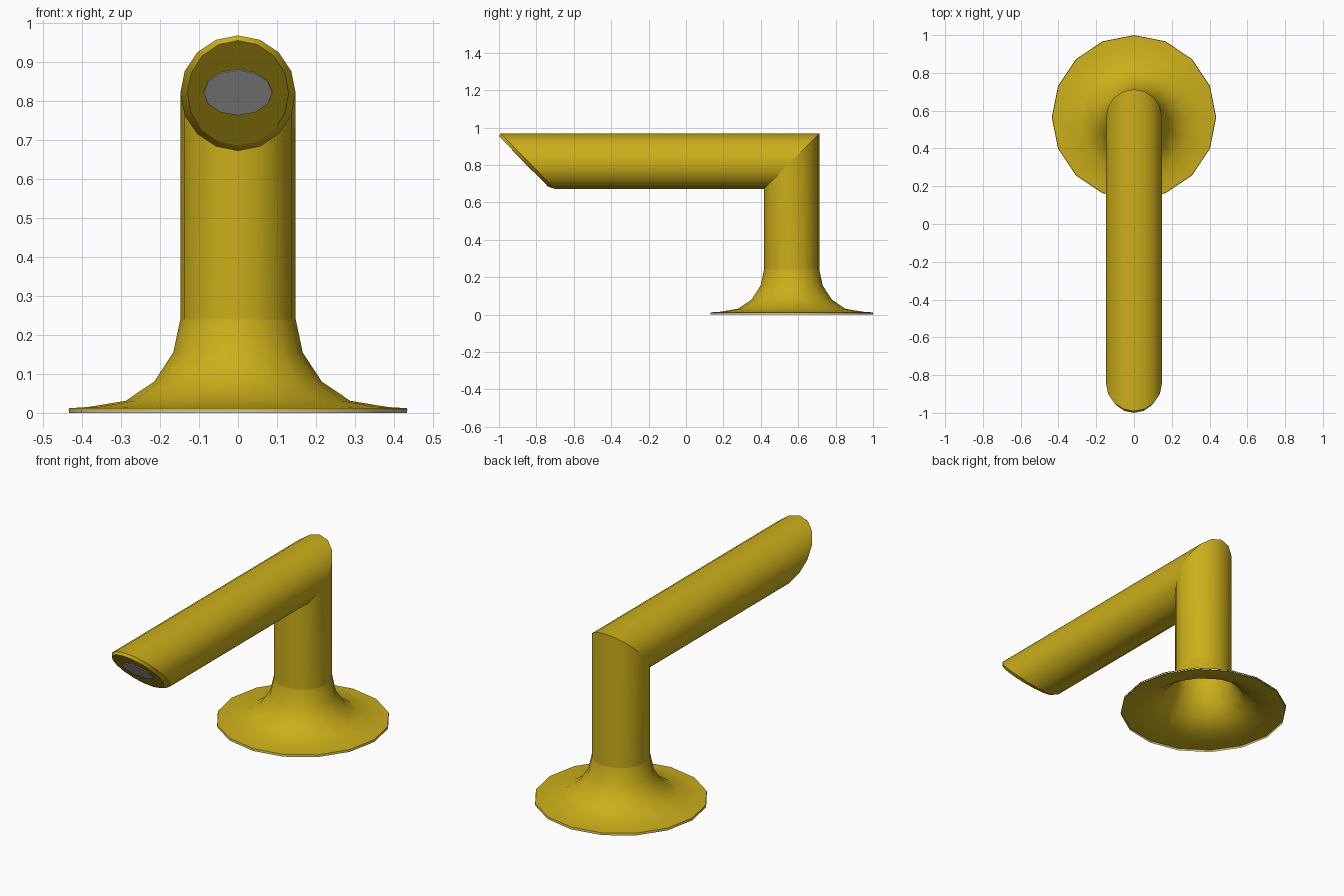
import bpy, bmesh
from math import cos, sin, pi

if "Cube" in bpy.data.objects:
    bpy.data.objects.remove(bpy.data.objects["Cube"])

SIDES = 16
R = 0.148      # pipe radius
CY = 0.565     # column centre in y
CZ = 0.82      # spout axis height


def ring(fn, n=SIDES):
    return [fn(cos(2 * pi * i / n), sin(2 * pi * i / n)) for i in range(n)]


def level(r, z):
    return ring(lambda c, s: (r * c, CY + r * s, z))


def end_point(x, dz, out=0.0):
    # point on the slanted end face of the spout
    return (x, -0.869 - 0.97 * dz - out, CZ + dz - out)


def loft(name, rings, sharp=(), cap=False, color=None):
    bm = bmesh.new()
    vs = [[bm.verts.new(p) for p in r] for r in rings]
    n = len(rings[0])
    for a, b in zip(vs, vs[1:]):
        for j in range(n):
            k = (j + 1) % n
            bm.faces.new((a[j], a[k], b[k], b[j])).smooth = True
    if cap:
        bm.faces.new(vs[-1])
    for i in sharp:
        for j in range(n):
            e = bm.edges.get((vs[i][j], vs[i][(j + 1) % n]))
            if e:
                e.smooth = False
    me = bpy.data.meshes.new(name)
    bm.to_mesh(me)
    bm.free()
    ob = bpy.data.objects.new(name, me)
    bpy.context.collection.objects.link(ob)
    if color:
        mat = bpy.data.materials.new(name + "_metal")
        mat.diffuse_color = color
        mat.use_nodes = True
        mat.node_tree.nodes["Principled BSDF"].inputs["Base Color"].default_value = mat.diffuse_color
        me.materials.append(mat)
    return ob


# Flared base, column, mitred elbow and spout as one hollow shell
profile = [(0.435, 0.006), (0.433, 0.012), (0.385, 0.015), (0.288, 0.031),
           (0.215, 0.08), (0.166, 0.155), (R, 0.24)]
rings = [level(r, z) for r, z in profile]
rings.append(ring(lambda c, s: (R * c, CY + R * s, CZ + R * s)))           # elbow mitre
rings.append(ring(lambda c, s: (R * c, -0.845 - 0.145 * s, CZ + R * s)))   # spout end
rings.append(ring(lambda c, s: end_point(0.13 * c, 0.135 * s)))            # bevelled lip
loft("faucet_body", rings, sharp=(1, 6, 7, 8, 9), cap=True,
     color=(0.6, 0.43, 0.01, 1))

# Grey gasket under the base rim
loft("base_gasket", [level(0.434, 0.0), level(0.434, 0.006)])

# Grey outlet disc on the slanted end
loft("water_outlet", [ring(lambda c, s: end_point(0.088 * c, 0.058 * s + 0.003, o), 12)
                      for o in (0.0, 0.002)], sharp=(0, 1), cap=True)
